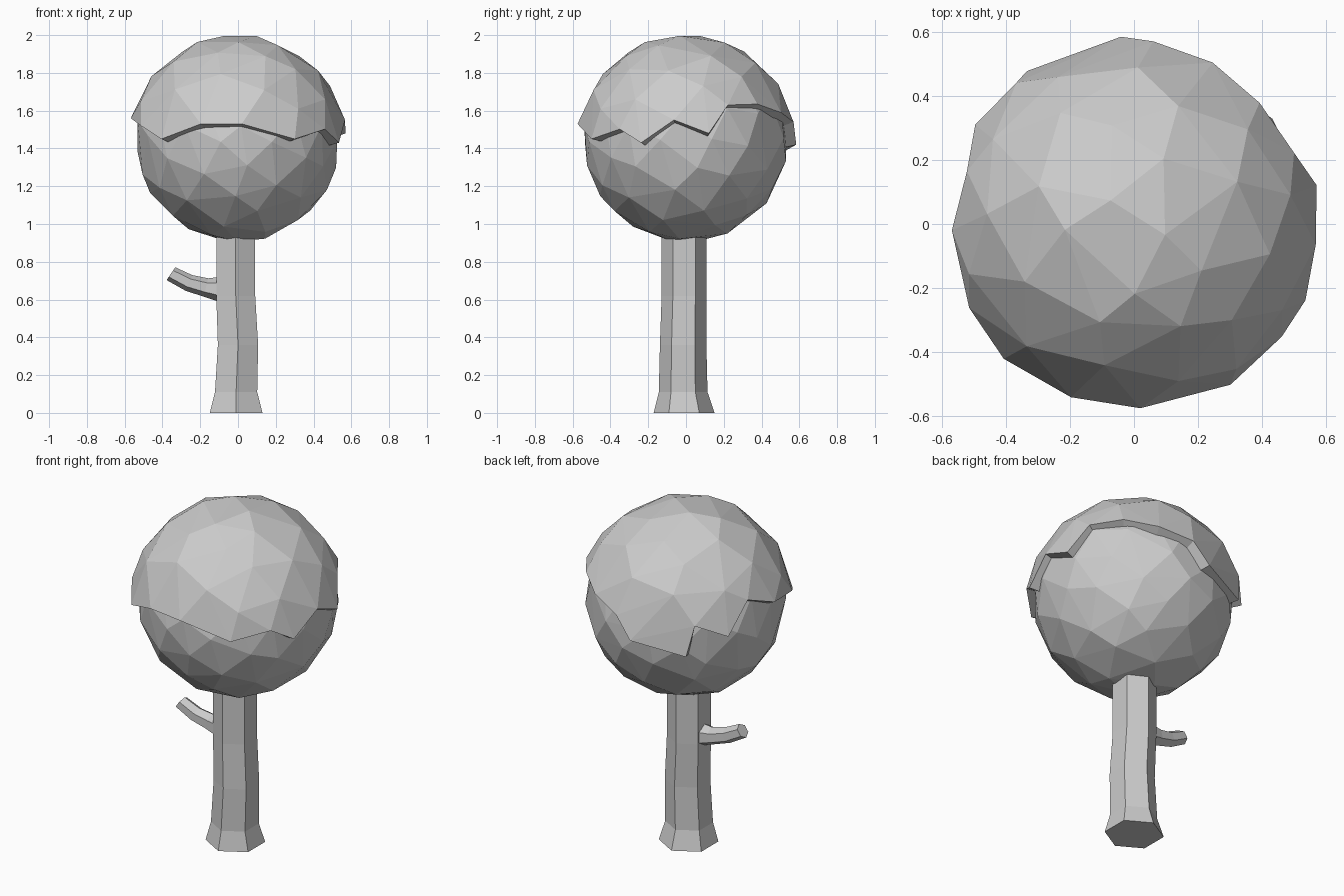
import bpy, bmesh, math, random
from mathutils import Vector, Matrix

random.seed(4)
if "Cube" in bpy.data.objects:
    bpy.data.objects.remove(bpy.data.objects["Cube"])

grey = bpy.data.materials.new("plain grey")
grey.use_nodes = True
colour = (0.6, 0.6, 0.6, 1)
grey.diffuse_color = colour
grey.node_tree.nodes["Principled BSDF"].inputs["Base Color"].default_value = colour


def finish(name, bm):
    bmesh.ops.recalc_face_normals(bm, faces=bm.faces)
    mesh = bpy.data.meshes.new(name)
    bm.to_mesh(mesh)
    bm.free()
    mesh.materials.append(grey)
    obj = bpy.data.objects.new(name, mesh)
    bpy.context.collection.objects.link(obj)
    return obj


def loft(name, sections, axis_u, axis_v):
    """Six-sided tube through (centre, radius, tilt about y) sections."""
    bm = bmesh.new()
    rings = []
    for centre, radius, tilt in sections:
        turn = Matrix.Rotation(tilt, 3, 'Y')
        ring = []
        for k in range(6):
            a = math.radians(30 + 60 * k)
            offset = Vector(axis_u) * math.cos(a) + Vector(axis_v) * math.sin(a)
            ring.append(bm.verts.new(Vector(centre) + turn @ offset * radius))
        rings.append(ring)
    for low, high in zip(rings, rings[1:]):
        for k in range(6):
            n = (k + 1) % 6
            bm.faces.new((low[k], low[n], high[n], high[k]))
    bm.faces.new(rings[0])
    bm.faces.new(rings[-1])
    return finish(name, bm)


def sphere_points(count, jitter):
    """Evenly scattered, slightly irregular unit directions."""
    points = []
    for i in range(count):
        z = 1 - 2 * (i + 0.5) / count
        a = i * math.pi * (3 - math.sqrt(5))
        r = math.sqrt(1 - z * z)
        p = Vector((r * math.cos(a), r * math.sin(a), z))
        p += Vector([random.uniform(-jitter, jitter) for _ in range(3)])
        points.append(p.normalized())
    return points


def hull(points, radius, centre):
    bm = bmesh.new()
    verts = [bm.verts.new(p * radius + Vector(centre)) for p in points]
    bmesh.ops.convex_hull(bm, input=verts)
    return bm, verts


# Trunk with flared foot
loft("trunk", [((-0.01, -0.01, 0), 0.161, 0),
               ((-0.01, -0.015, 0.11), 0.129, 0),
               ((0, -0.015, 0.36), 0.123, 0),
               ((-0.012, -0.01, 0.62), 0.119, 0),
               ((-0.012, -0.01, 1.0), 0.119, 0)], (1, 0, 0), (0, 1, 0))

# Short side branch
loft("branch", [((-0.08, -0.01, 0.652), 0.07, 0),
                ((-0.17, -0.012, 0.664), 0.05, 0.25),
                ((-0.26, -0.02, 0.688), 0.045, 0.4),
                ((-0.355, -0.025, 0.737), 0.041, 0.6)], (0, 1, 0), (0, 0, 1))

# Round faceted crown
bm, _ = hull(sphere_points(92, 0.07), 0.543, (0, 0, 1.445))
finish("crown", bm)

# Outer cap with a wavy lower rim: (azimuth in degrees, height)
RIM = [(12, 1.48), (24, 1.63), (44, 1.635), (64, 1.59), (84, 1.54),
       (94, 1.42), (125, 1.36), (148, 1.46), (182, 1.56), (207, 1.52),
       (226, 1.45), (250, 1.53), (272, 1.53), (301, 1.45), (336, 1.43)]
CAP_R, CAP_Z = 0.585, 1.42


def rim_height(azimuth):
    loop = [(RIM[-1][0] - 360, RIM[-1][1])] + RIM + [(RIM[0][0] + 360, RIM[0][1])]
    for (a, za), (b, zb) in zip(loop, loop[1:]):
        if a <= azimuth <= b:
            return za + (zb - za) * (azimuth - a) / (b - a)
    return RIM[0][1]


rim = []
for azimuth, height in RIM:
    z = (height - CAP_Z) / CAP_R
    a = math.radians(azimuth)
    r = math.sqrt(1 - z * z)
    rim.append(Vector((r * math.cos(a), r * math.sin(a), z)))


def above_rim(p):
    azimuth = math.degrees(math.atan2(p.y, p.x)) % 360
    return p.z * CAP_R + CAP_Z > rim_height(azimuth)


scatter = [p for p in sphere_points(92, 0.07)
           if min((p - q).length for q in rim) > 0.26]
bm, verts = hull(rim + scatter, CAP_R, (0, 0, CAP_Z))
centre = Vector((0, 0, CAP_Z))
low = {v for v, p in zip(verts[len(rim):], scatter) if not above_rim(p)}
rim_verts = set(verts[:len(rim)])
drop = [f for f in bm.faces if low & set(f.verts)
        or (set(f.verts) <= rim_verts
            and not above_rim((f.calc_center_median() - centre).normalized()))]
bmesh.ops.delete(bm, geom=drop, context='FACES')
bmesh.ops.delete(bm, geom=[v for v in bm.verts if not v.link_faces], context='VERTS')
for v in bm.verts:
    v.co.z = min(v.co.z, 2.0)
cap = finish("crown_cap", bm)
thick = cap.modifiers.new("thickness", 'SOLIDIFY')
thick.thickness = 0.06
thick.offset = -1
